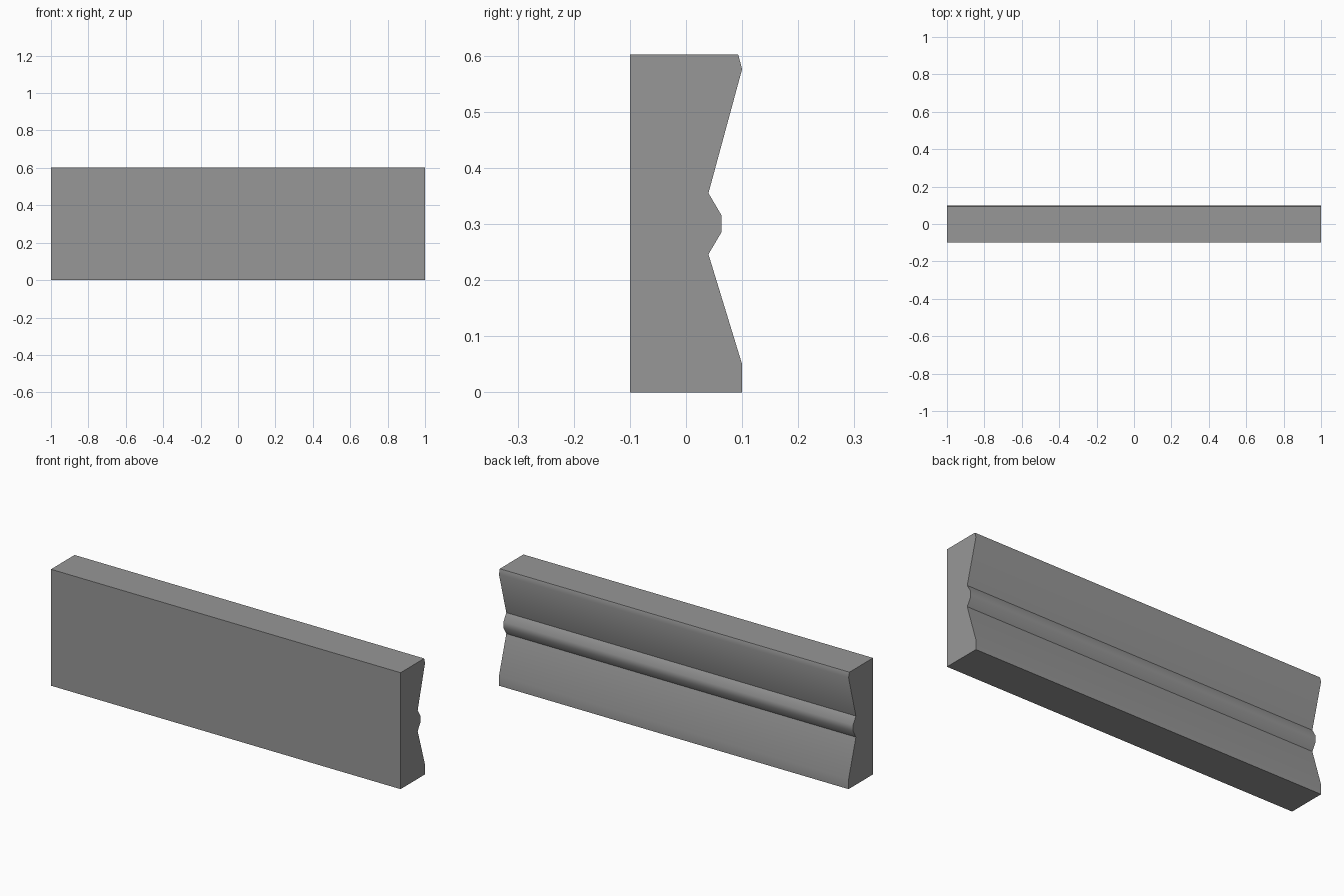
import bpy
import bmesh
import math

cube = bpy.data.objects.get("Cube")
if cube:
    bpy.data.objects.remove(cube, do_unlink=True)

# Plain grey finish
grey = bpy.data.materials.new("mid_grey")
grey.use_nodes = True
colour = (0.31, 0.31, 0.31, 1)
grey.diffuse_color = colour
grey.node_tree.nodes["Principled BSDF"].inputs["Base Color"].default_value = colour

# Cross-section (y, z): flat front, scooped back with a central bead
profile = [
    (-0.1, 0), (0.1, 0), (0.1, 0.05),
    (0.04, 0.246), (0.063, 0.285), (0.063, 0.316), (0.04, 0.355),
    (0.1, 0.576), (0.093, 0.602), (-0.1, 0.602),
]
HALF_LENGTH = 1

# Extrude the cross-section along the length
bm = bmesh.new()
end = bm.faces.new([bm.verts.new((-HALF_LENGTH, y, z)) for y, z in profile])
extruded = bmesh.ops.extrude_face_region(bm, geom=[end], use_keep_orig=True)
moved = [v for v in extruded["geom"] if isinstance(v, bmesh.types.BMVert)]
bmesh.ops.translate(bm, verts=moved, vec=(2 * HALF_LENGTH, 0, 0))
bmesh.ops.recalc_face_normals(bm, faces=bm.faces)

mesh = bpy.data.meshes.new("moulding_board")
bm.to_mesh(mesh)
bm.free()
mesh.materials.append(grey)
board = bpy.data.objects.new("moulding_board", mesh)
bpy.context.collection.objects.link(board)

# Smooth the bead and lips, keep the creases sharp
bpy.ops.object.select_all(action="DESELECT")
board.select_set(True)
bpy.context.view_layer.objects.active = board
bpy.ops.object.shade_smooth_by_angle(angle=math.radians(38))
